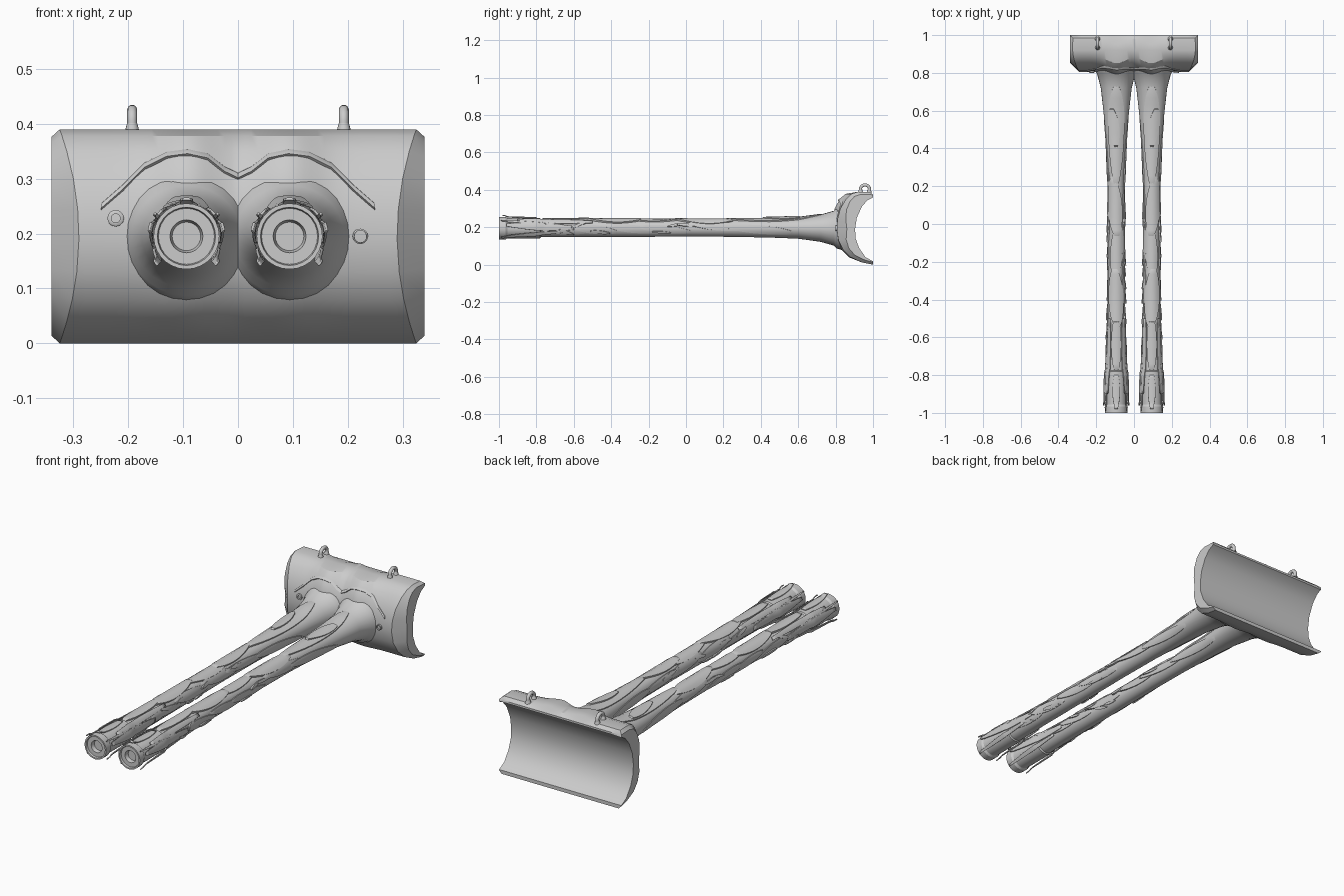
import bpy, bmesh, math, random
from mathutils import Vector

if "Cube" in bpy.data.objects:
    bpy.data.objects.remove(bpy.data.objects["Cube"])
random.seed(4)

grey = bpy.data.materials.new("plain_grey")
grey.diffuse_color = (0.6, 0.6, 0.6, 1)
grey.use_nodes = True
grey.node_tree.nodes["Principled BSDF"].inputs["Base Color"].default_value = grey.diffuse_color
CX, CZ = 0.094, 0.195          # tube axis


def make(name, verts, faces, angle=35):
    me = bpy.data.meshes.new(name)
    me.from_pydata(verts, [], faces)
    bm = bmesh.new()
    bm.from_mesh(me)
    bmesh.ops.recalc_face_normals(bm, faces=bm.faces)
    bm.to_mesh(me)
    bm.free()
    ob = bpy.data.objects.new(name, me)
    bpy.context.collection.objects.link(ob)
    me.materials.append(grey)
    smooth(ob, angle)
    return ob


def smooth(ob, angle=35):
    bpy.ops.object.select_all(action='DESELECT')
    ob.select_set(True)
    bpy.context.view_layer.objects.active = ob
    bpy.ops.object.shade_smooth_by_angle(angle=math.radians(angle))


def grid_faces(rows, cols, wrap):
    return [(i * cols + j, i * cols + (j + 1) % cols,
             (i + 1) * cols + (j + 1) % cols, (i + 1) * cols + j)
            for i in range(rows - 1) for j in range(cols if wrap else cols - 1)]


def mirrored(ob):
    mod = ob.modifiers.new("mirror", 'MIRROR')
    mod.use_axis[0] = True
    return ob


def lerp_table(table, v, k):
    for a, b in zip(table, table[1:]):
        if min(a[0], b[0]) <= v <= max(a[0], b[0]) and a[0] != b[0]:
            return a[k] + (b[k] - a[k]) * (v - a[0]) / (b[0] - a[0])
    return table[-1][k]


# Curved shield: crescent section swept along x, with two humps above the tubes
outer = [(1, .372), (.985, .387), (.92, .39), (.885, .378), (.855, .35), (.825, .30),
         (.81, .245), (.806, .19), (.815, .13), (.84, .08), (.88, .04), (.94, .012), (1, 0)]
inner = [(1, .018), (.96, .04), (.925, .09), (.907, .14), (.904, .19),
         (.913, .25), (.94, .31), (.97, .345), (1, .362)]


def hump(x, z):
    w = math.exp(-((abs(x) - .092) / .062) ** 2)
    low = .3 + .7 * min(1, max(0, (z - .2) / .12))
    return .034 * w * low if z > .2 else .01 * w


def shield_y(x, z):
    front = [(p[1], p[0]) for p in outer[2:]]
    return lerp_table(front, z, 1) - hump(x, z)


xs = [-.34] + [-.29 + .58 * i / 48 for i in range(49)] + [.34]
verts = []
for k, x in enumerate(xs):
    end = k in (0, len(xs) - 1)
    for y, z in outer:
        if end:    # bevelled ends
            verts.append((x, min(1, y + .055 * (1 - abs(z - CZ) / .26)), CZ + (z - CZ) * .93))
        else:
            shift = math.copysign(.035 * (abs(z - CZ) / .195) ** 2, x) if k in (1, len(xs) - 2) else 0
            verts.append((x + shift, y - (hump(x, z) if .02 < z < .389 and y < .99 else 0), z))
    verts += [(x, y, z) for y, z in inner]
n = len(outer) + len(inner)
faces = grid_faces(len(xs), n, True)
for base in (0, (len(xs) - 1) * n):       # end caps as strips between both arcs
    m = len(inner)
    no = len(outer)
    faces.append([base + i for i in range(n)])
make("curved_shield", verts, faces, 30)

# Raised wavy lip across the shield
line = [(.25, .25), (.21, .285), (.17, .325), (.13, .345), (.092, .35), (.055, .342), (.025, .318), (0, .306)]
pts = line + [(-x, z) for x, z in line[-2::-1]]
verts = []
for i, (x, z) in enumerate(pts):
    for dz, dy in ((.006, .01), (.004, -.003), (-.004, -.006), (-.014, .01)):
        verts.append((x, shield_y(x, z + dz) + dy, z + dz))
make("shield_lip", verts, grid_faces(len(pts), 4, True) + [(0, 1, 2, 3), tuple(range(len(verts) - 4, len(verts)))])

# Tubes with flared collars and recessed muzzle: y, x radius, z radius
tube = [(.87, .128, .128), (.825, .114, .114), (.805, .108, .108), (.79, .10, .093), (.72, .082, .073),
        (.6, .068, .056), (.45, .054, .05), (.24, .043, .046), (0, .042, .044), (-.2, .042, .046),
        (-.4, .044, .046), (-.6, .046, .046), (-.775, .048, .048), (-.78, .054, .054), (-.955, .054, .054),
        (-.965, .06, .06), (-1, .06, .06), (-1, .053, .053), (-.99, .051, .051), (-.99, .03, .03),
        (-.97, .026, .026)]
S = 28
verts = [(CX + rx * math.cos(math.tau * j / S), y, CZ + rz * math.sin(math.tau * j / S))
         for y, rx, rz in tube for j in range(S)]
faces = grid_faces(len(tube), S, True) + [tuple(range(S)), tuple(range(len(verts) - S, len(verts)))]
mirrored(make("tube", verts, faces, 30))


# Pointed bark plates wrapped on the tube
def plate(name, y0, y1, deg, half, lift0, lift1, twist=0, flared=False, power=.6):
    rows, verts = 16, []
    prof = [-1, -.9, -.5, 0, .5, .9, 1]
    for i in range(rows):
        t = i / (rows - 1)
        y = y0 + (y1 - y0) * t
        w = half * max(.04, math.sin(math.pi * t)) ** power
        if flared:
            w = half * (.2 + .8 * math.sin(math.pi * min(1, .15 + t * .8)))
        rx, rz = lerp_table(tube, y, 1), lerp_table(tube, y, 2)
        for p in prof:
            a = math.radians(deg + twist * (t - .5) + w * p)
            lift = lift0 + (lift1 - lift0) * t
            if not flared and (abs(p) == 1 or i in (0, rows - 1)):
                lift = -.004
            verts.append((CX + (rx + lift) * math.cos(a), y, CZ + (rz + lift) * math.sin(a)))
    ob = make(name, verts, grid_faces(rows, len(prof), False))
    if flared:
        mod = ob.modifiers.new("thickness", 'SOLIDIFY')
        mod.thickness = .005
        mod.offset = 0
    return mirrored(ob)


# Long plates along the top
plate("top_plate_rear", .74, .18, 90, 48, .004, .008)
plate("top_plate_crest", .62, .40, 80, 26, .010, .012, 20)
plate("top_plate_middle", .26, -.08, 80, 55, .007, .010, 30)
plate("top_plate_centre", .02, -.30, 95, 50, .007, .006, -30)
plate("top_plate_front", -.22, -.56, 88, 55, .008, .010, 20)
plate("top_plate_neck", -.50, -.778, 90, 32, .011, .007, 0, False, .35)

# Side plates, winding slightly round the tube
for i, (y0, y1) in enumerate([(.60, .22), (.32, -.02), (.06, -.24), (-.16, -.44), (-.38, -.64), (-.52, -.80)]):
    for side in (0, 180):
        tilt = 35 if side == 0 else -35
        y = .03 * random.uniform(-1, 1)
        plate("side_plate", y0 + y, y1 + y, side + random.uniform(-12, 22) * (1 if side == 0 else -1),
              random.uniform(24, 36), .002, .007, tilt)

# Short splinters near the front half
for i in range(12):
    y = .12 - .065 * i
    plate("splinter", y, y - random.uniform(.07, .12), random.choice((-25, 20, 50, 130, 160, 205)),
          random.uniform(7, 12), .006, .012, random.uniform(-40, 40))

# Flared plates standing off around the muzzle
for s in (1, -1):
    def around(d):
        return d if s == 1 else 180 - d
    plate("muzzle_upper_guard", -.50, -.90, around(42), 15, .004, .011, 0, True)
    plate("muzzle_side_guard", -.60, -.96, around(8), 20, .006, .012, s * 14, True)
    plate("muzzle_lower_guard", -.66, -.985, around(-32), 10, .006, .014, -s * 20, True)
    plate("muzzle_thin_guard", -.70, -.99, around(30), 6, .008, .010, s * 12, True)
plate("muzzle_top_guard", -.80, -.98, 90, 20, .003, .008, 0, True)

# Lifting eyes on the top edge
curve = bpy.data.curves.new("lifting_eye", 'CURVE')
curve.dimensions = '3D'
curve.bevel_depth = .009
curve.bevel_resolution = 3
spline = curve.splines.new('POLY')
path = [(.933, .375), (.933, .405)] + [(.957 - .024 * math.cos(math.pi * i / 10),
        .405 + .021 * math.sin(math.pi * i / 10)) for i in range(1, 10)] + [(.981, .405), (.981, .375)]
spline.points.add(len(path) - 1)
for p, (y, z) in zip(spline.points, path):
    p.co = (.193, y, z, 1)
eye = bpy.data.objects.new("lifting_eye", curve)
bpy.context.collection.objects.link(eye)
curve.materials.append(grey)
mirrored(eye)
for x in (.193, -.193):
    for y in (.933, .979):
        bpy.ops.mesh.primitive_cone_add(vertices=16, radius1=.014, radius2=.009, depth=.018, location=(x, y, .393))
        foot = bpy.context.object
        foot.name = "eye_foot"
        foot.data.materials.append(grey)
        smooth(foot)


# Small round ports either side of the tubes
def port(name, x, z, r, hole):
    y = shield_y(x, z)
    rings = [(r, .015), (r, -.006), (r * .8, -.008), (hole, -.008), (hole, .002)]
    verts = [(x + q * math.cos(math.tau * j / 20), y + d, z + q * math.sin(math.tau * j / 20))
             for q, d in rings for j in range(20)]
    make(name, verts, grid_faces(5, 20, True) + [tuple(range(80, 100))])


port("sight_port", -.223, .228, .015, .008)
port("round_plug", .223, .195, .014, .011)
